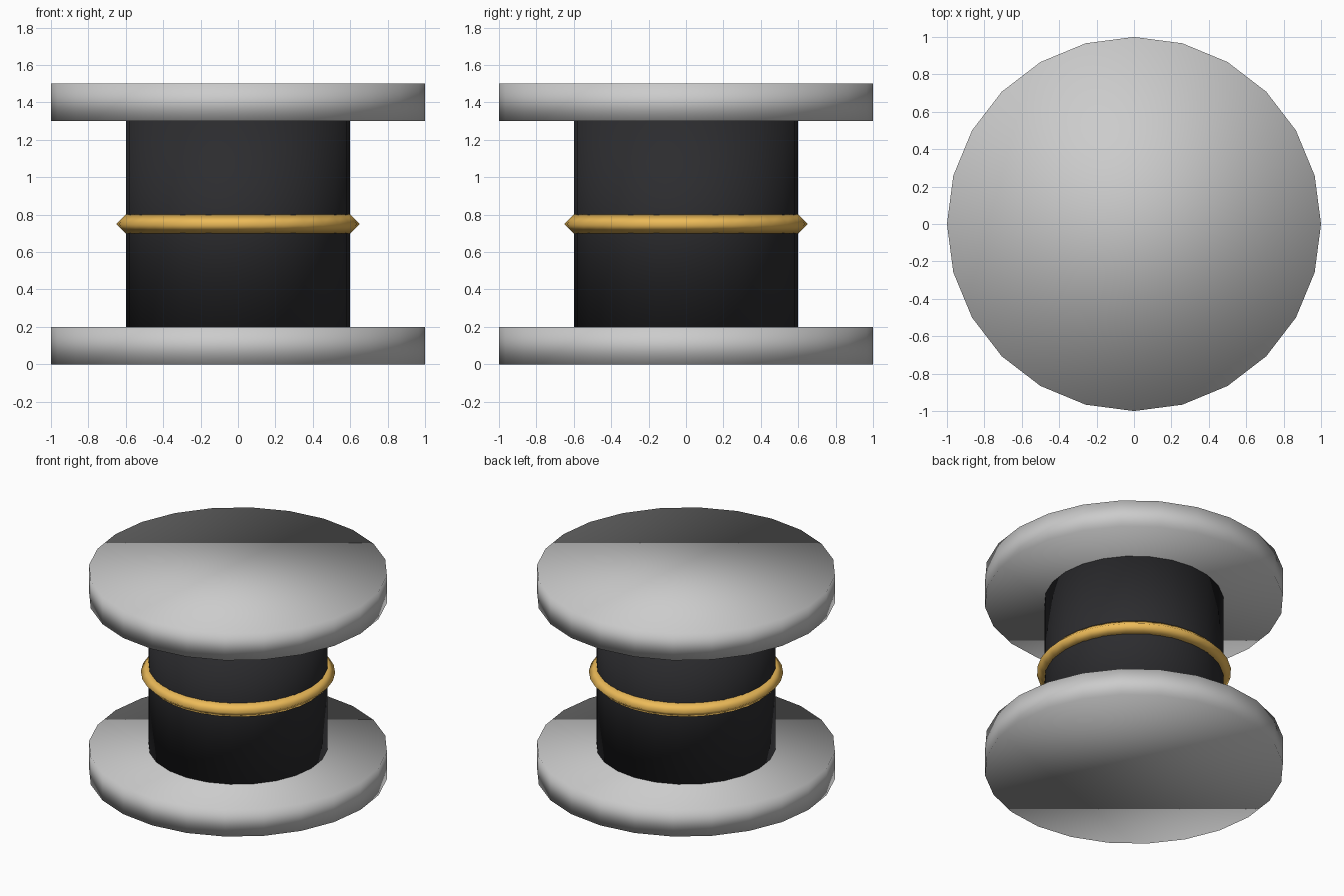
import bpy
import math

if "Cube" in bpy.data.objects:
    bpy.data.objects.remove(bpy.data.objects["Cube"])


def finish(name, color=None):
    obj = bpy.context.object
    obj.name = name
    bpy.ops.object.shade_smooth()
    if color:
        mat = bpy.data.materials.new(name + "_colour")
        mat.diffuse_color = color
        mat.use_nodes = True
        mat.node_tree.nodes["Principled BSDF"].inputs["Base Color"].default_value = mat.diffuse_color
        obj.data.materials.append(mat)
    return obj


def drum(name, radius, z0, z1, color=None):
    bpy.ops.mesh.primitive_cylinder_add(
        vertices=24, radius=radius, depth=z1 - z0,
        location=(0, 0, (z0 + z1) / 2), rotation=(0, 0, 0))
    return finish(name, color)


# End discs
drum("bottom_flange", 1.0, 0.0, 0.2)
drum("top_flange", 1.0, 1.3, 1.5)

# Dark core between the discs
drum("core", 0.6, 0.2, 1.3, (0.025, 0.025, 0.028, 1))

# Golden band around the middle, diamond cross-section
bpy.ops.mesh.primitive_torus_add(
    major_segments=32, minor_segments=4,
    major_radius=0.6, minor_radius=0.05, location=(0, 0, 0.75))
finish("band", (0.85, 0.5, 0.1, 1))
